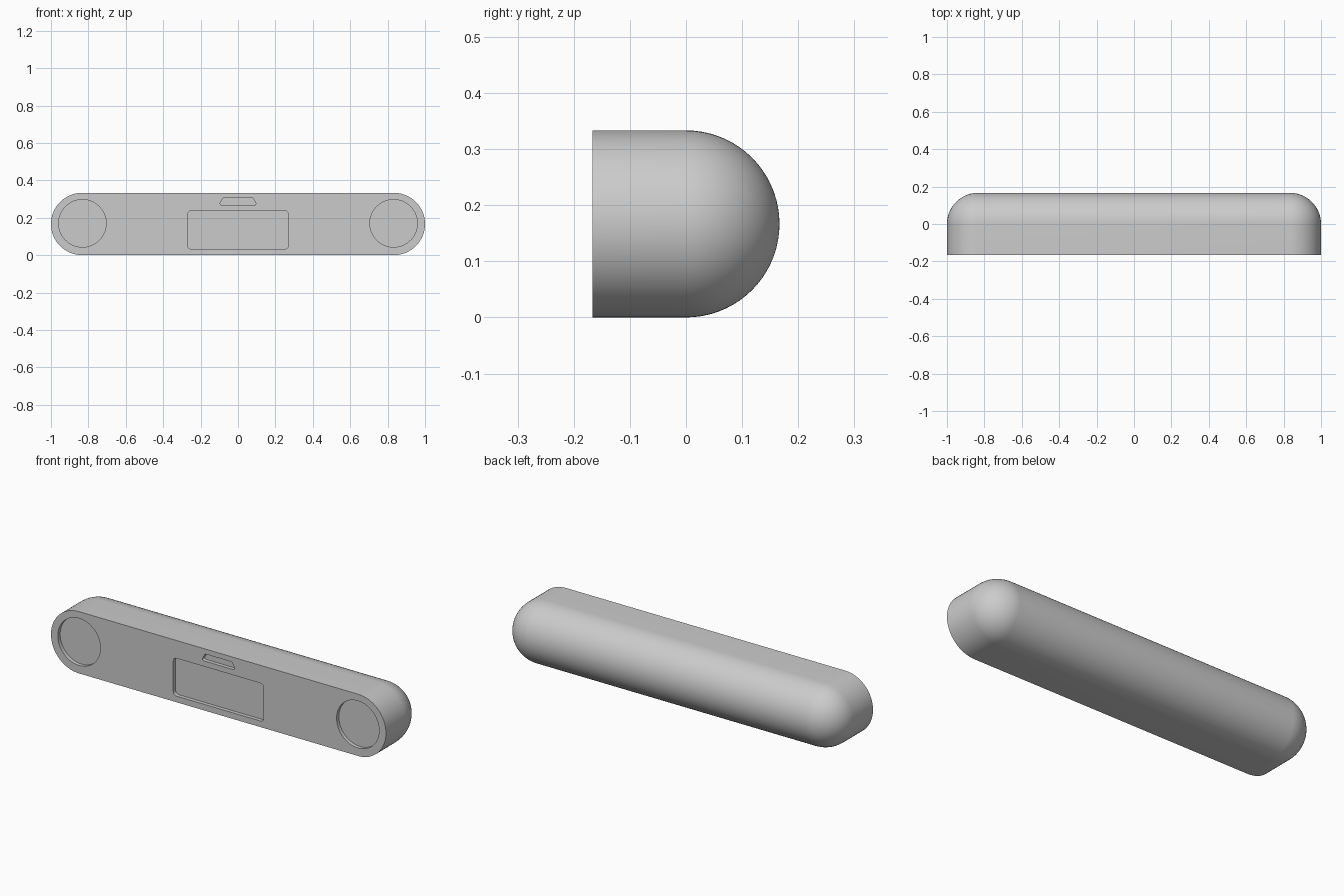
import bpy, bmesh
from math import sin, cos, pi
from mathutils import Vector

if "Cube" in bpy.data.objects:
    bpy.data.objects.remove(bpy.data.objects["Cube"], do_unlink=True)

R = 1 / 6          # body radius, also half its depth
END = 1 - R        # centre of each rounded end
DEPTH = 0.02       # recess depth
ARC, RINGS = 32, 18

grey = bpy.data.materials.new("light_grey")
grey.use_nodes = True
grey.diffuse_color = (0.6, 0.6, 0.6, 1)
grey.node_tree.nodes["Principled BSDF"].inputs["Base Color"].default_value = (0.6, 0.6, 0.6, 1)


def finish(bm, name):
    bmesh.ops.recalc_face_normals(bm, faces=bm.faces)
    mesh = bpy.data.meshes.new(name)
    bm.to_mesh(mesh)
    bm.free()
    mesh.materials.append(grey)
    obj = bpy.data.objects.new(name, mesh)
    bpy.context.collection.objects.link(obj)
    return obj


def stadium(bm, r, y):
    ring = []
    for side in (1, -1):
        for i in range(ARC + 1):
            a = pi * i / ARC - pi / 2
            ring.append(bm.verts.new((side * (END + r * cos(a)), y, R + side * r * sin(a))))
    return ring


def rounded(corners, r, steps=6):
    """Round a convex outline given as (x, z) corners."""
    pts = []
    for i, c in enumerate(corners):
        p = Vector(c)
        u = (Vector(corners[i - 1]) - p).normalized()
        v = (Vector(corners[(i + 1) % len(corners)]) - p).normalized()
        half = u.angle(v) / 2
        centre = p + (u + v).normalized() * r / sin(half)
        a, b = p + u * r * cos(half) / sin(half) - centre, p + v * r * cos(half) / sin(half) - centre
        for k in range(steps + 1):
            pts.append(centre + a.lerp(b, k / steps).normalized() * r)
    return pts


def recess(body, outline, name):
    bm = bmesh.new()
    face = bm.faces.new([bm.verts.new((x, -R - 0.05, z)) for x, z in outline])
    out = bmesh.ops.extrude_face_region(bm, geom=[face])["geom"]
    bmesh.ops.translate(bm, vec=(0, 0.05 + DEPTH, 0),
                        verts=[g for g in out if isinstance(g, bmesh.types.BMVert)])
    cutter = finish(bm, name)
    cutter.hide_render = True
    mod = body.modifiers.new(name, "BOOLEAN")
    mod.operation, mod.solver, mod.object = "DIFFERENCE", "EXACT", cutter
    bpy.ops.object.modifier_apply(modifier=mod.name)
    bpy.data.objects.remove(cutter, do_unlink=True)


# Capsule body: flat front, straight walls, domed back
bm = bmesh.new()
rings = [stadium(bm, R, -R)]
for i in range(RINGS + 1):
    t = pi / 2 * i / RINGS
    rings.append(stadium(bm, R * cos(t), R * sin(t)))
for a, b in zip(rings, rings[1:]):
    for i in range(len(a)):
        j = (i + 1) % len(a)
        bm.faces.new((a[i], a[j], b[j], b[i]))
bm.faces.new(rings[0])
bmesh.ops.remove_doubles(bm, verts=bm.verts, dist=1e-5)
body = finish(bm, "body")
bpy.context.view_layer.objects.active = body
body.select_set(True)

# Round recess at each end
for side, name in ((1, "left_round_recess"), (-1, "right_round_recess")):
    recess(body, [(side * 0.832 + 0.127 * cos(2 * pi * i / 64), 0.17 + 0.127 * sin(2 * pi * i / 64))
                  for i in range(64)], name)

# Central panel recess and the small tapered slot above it
recess(body, rounded([(-0.27, 0.033), (0.27, 0.033), (0.27, 0.237), (-0.27, 0.237)], 0.02), "panel_recess")
recess(body, rounded([(-0.102, 0.267), (0.102, 0.267), (0.08, 0.306), (-0.08, 0.306)], 0.009), "slot_recess")

bpy.ops.object.shade_smooth_by_angle(angle=pi / 6)
